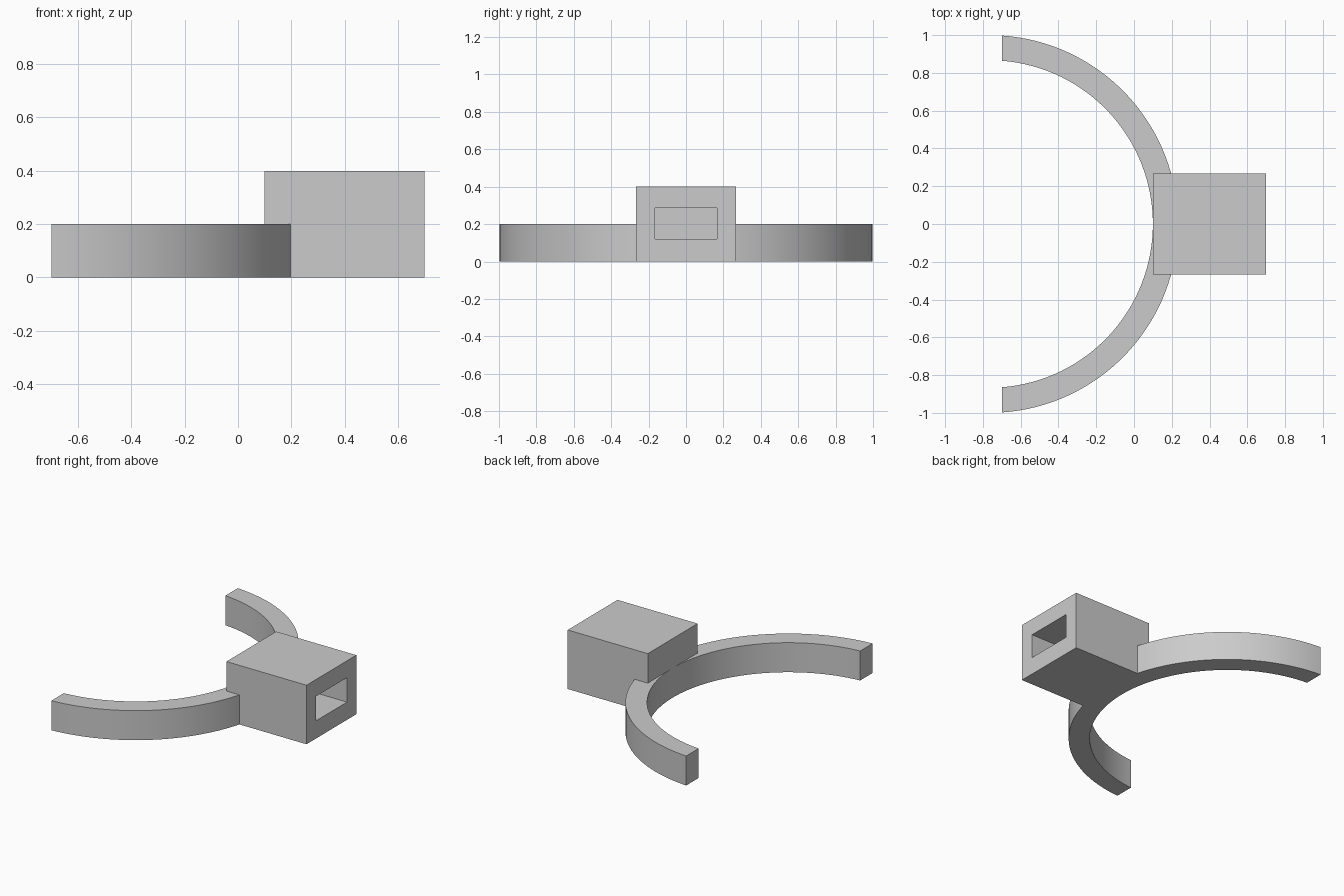
import bpy, bmesh, math
from mathutils import Matrix, Vector

if "Cube" in bpy.data.objects:
    bpy.data.objects.remove(bpy.data.objects["Cube"], do_unlink=True)

grey = bpy.data.materials.new("plain grey")
grey.use_nodes = True
COLOUR = (0.6, 0.6, 0.6, 1)
grey.diffuse_color = COLOUR
grey.node_tree.nodes["Principled BSDF"].inputs["Base Color"].default_value = COLOUR


def add_object(name, bm):
    bmesh.ops.recalc_face_normals(bm, faces=bm.faces)
    mesh = bpy.data.meshes.new(name)
    bm.to_mesh(mesh)
    bm.free()
    mesh.materials.append(grey)
    obj = bpy.data.objects.new(name, mesh)
    bpy.context.collection.objects.link(obj)
    return obj


# Curved clip: a rectangular section swept round a little under half a circle
CENTRE_X, OUTER, INNER, HEIGHT, END_X = -0.767, 1.0, 0.867, 0.2, -0.7
STEPS = 64
bm = bmesh.new()
rings = []
for i in range(STEPS + 1):
    t = 2 * i / STEPS - 1
    section = []
    for radius, z in ((INNER, 0), (OUTER, 0), (OUTER, HEIGHT), (INNER, HEIGHT)):
        # both ends are trimmed square to the same x
        a = t * math.acos((END_X - CENTRE_X) / radius)
        section.append(bm.verts.new((CENTRE_X + radius * math.cos(a), radius * math.sin(a), z)))
    rings.append(section)
for a, b in zip(rings, rings[1:]):
    for k in range(4):
        n = (k + 1) % 4
        bm.faces.new((a[k], a[n], b[n], b[k]))
bm.faces.new(rings[0])
bm.faces.new(rings[-1])
clip = add_object("curved_clip", bm)

# Socket block: a box with a blind rectangular slot in its outer end
bm = bmesh.new()
size = Vector((0.6, 0.533, 0.4))
bmesh.ops.create_cube(bm, size=1, matrix=Matrix.Translation((0.4, 0, 0.2)) @ Matrix.Diagonal(size).to_4x4())
end = max(bm.faces, key=lambda f: f.calc_center_median().x)
bmesh.ops.inset_individual(bm, faces=[end], thickness=0.1)
for v in end.verts:
    v.co.y = math.copysign(0.167, v.co.y)
    v.co.z = 0.203 + math.copysign(0.083, v.co.z - 0.2)
floor = bmesh.ops.extrude_discrete_faces(bm, faces=[end])["faces"][0]
bmesh.ops.translate(bm, verts=floor.verts, vec=(-0.45, 0, 0))
add_object("socket_block", bm)

# Smooth the curve, keep the corners sharp
bpy.ops.object.select_all(action="DESELECT")
clip.select_set(True)
bpy.context.view_layer.objects.active = clip
bpy.ops.object.shade_smooth_by_angle(angle=math.radians(30))
